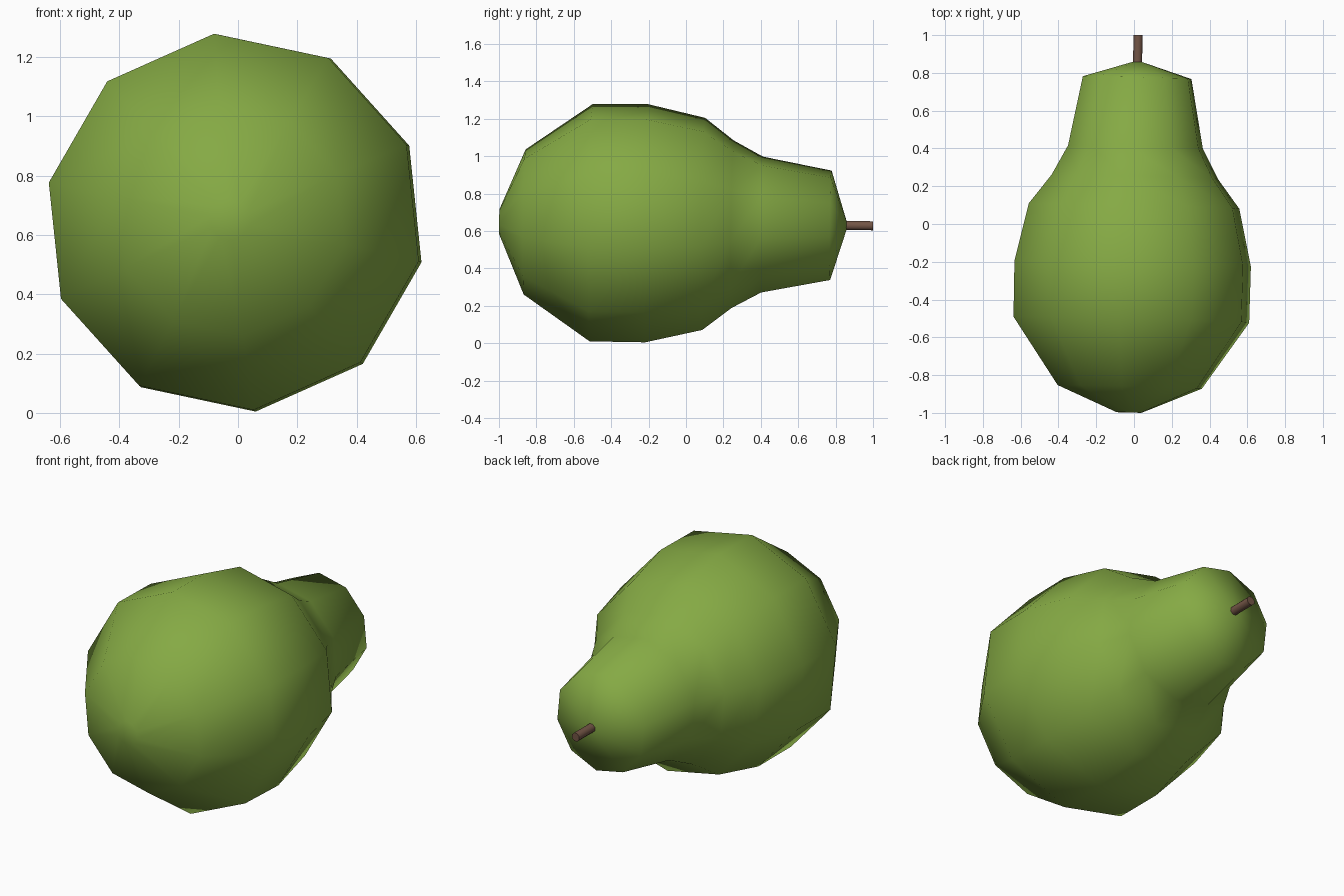
import bpy, bmesh, math
from mathutils import Vector

if "Cube" in bpy.data.objects:
    bpy.data.objects.remove(bpy.data.objects["Cube"])


def material(name, rgb):
    m = bpy.data.materials.new(name)
    m.diffuse_color = (*rgb, 1)
    m.use_nodes = True
    m.node_tree.nodes["Principled BSDF"].inputs["Base Color"].default_value = m.diffuse_color
    return m


# The fruit lies on its side; its axis runs almost along +y
CENTRE = Vector((-0.002, 0, 0.6385))
AXIS = Vector((0.024, 1, -0.011)).normalized()
SIDE = (Vector((1, 0, 0)) - AXIS * AXIS.x).normalized()
UP = SIDE.cross(AXIS)


def lathe(name, profile, sides, offset, mat, apex=None):
    """Skin rings of (position along axis, radius), with an optional pointed end."""
    bm = bmesh.new()
    rings = []
    for t, r in profile:
        ring = []
        for i in range(sides):
            a = math.radians(offset) + 2 * math.pi * i / sides
            ring.append(bm.verts.new(CENTRE + AXIS * t + (SIDE * math.cos(a) + UP * math.sin(a)) * r))
        rings.append(ring)
    for a, b in zip(rings, rings[1:]):
        for i in range(sides):
            j = (i + 1) % sides
            bm.faces.new((a[i], a[j], b[j], b[i]))
    bm.faces.new(rings[0])
    if apex is None:
        bm.faces.new(rings[-1])
    else:
        tip = bm.verts.new(CENTRE + AXIS * apex)
        for i in range(sides):
            bm.faces.new((rings[-1][i], rings[-1][(i + 1) % sides], tip))
    bmesh.ops.recalc_face_normals(bm, faces=bm.faces)
    mesh = bpy.data.meshes.new(name)
    bm.to_mesh(mesh)
    bm.free()
    mesh.materials.append(mat)
    obj = bpy.data.objects.new(name, mesh)
    bpy.context.collection.objects.link(obj)
    return obj


green = material("pear green", (0.235, 0.40, 0.058))
brown = material("stem brown", (0.17, 0.09, 0.06))

# Pear body: blunt base, wide belly, narrow neck, shallow pointed top
body = lathe("pear_body", [
    (-0.998, 0.068), (-0.863, 0.390), (-0.507, 0.638), (-0.210, 0.640), (0.095, 0.570),
    (0.250, 0.450), (0.407, 0.365), (0.775, 0.294)], 10, 24, green, apex=0.866)
body.data.shade_smooth()

# Stem
stem = lathe("stem", [(0.84, 0.026), (1.0, 0.026)], 8, 22.5, brown)
for p in stem.data.polygons:
    p.use_smooth = len(p.vertices) == 4
